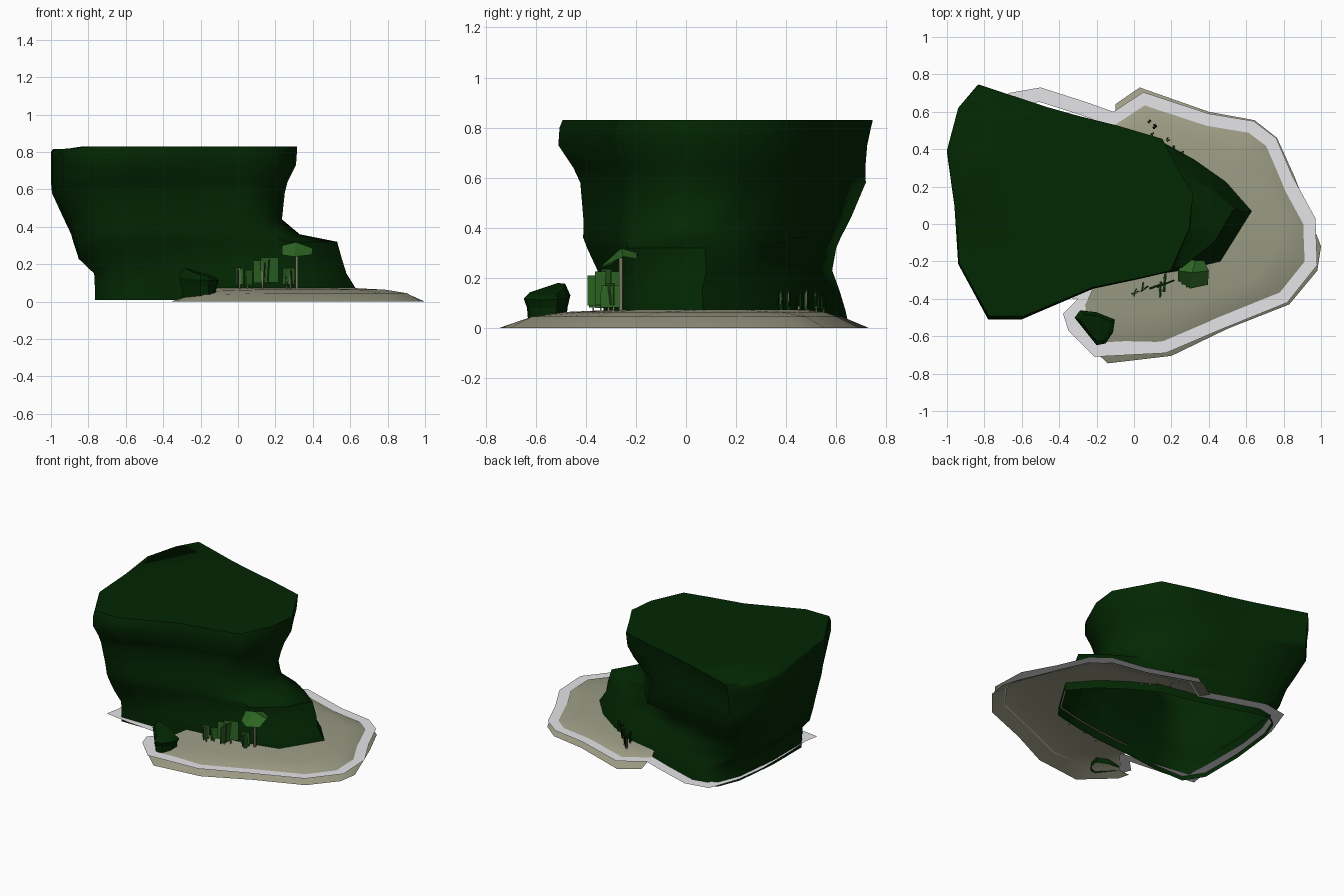
import bpy, bmesh, math, random
from mathutils import Vector, Matrix

random.seed(4)
if "Cube" in bpy.data.objects:
    bpy.data.objects.remove(bpy.data.objects["Cube"])


def material(name, rgb):
    m = bpy.data.materials.new(name)
    m.use_nodes = True
    m.diffuse_color = (*rgb, 1)
    bsdf = m.node_tree.nodes["Principled BSDF"]
    bsdf.inputs["Base Color"].default_value = (*rgb, 1)
    bsdf.inputs["Roughness"].default_value = 1
    return m


DARK = material("dark green", (0.0008, 0.02, 0.0008))
LEAF = material("leaf green", (0.025, 0.125, 0.016))
SAND = material("sand", (0.33, 0.33, 0.235))
FOAM = material("foam", (0.78, 0.77, 0.8))
BARK = material("pale bark", (0.2, 0.19, 0.13))


def finish(name, bm, mat, smooth=None, outward=True):
    if outward:
        bmesh.ops.recalc_face_normals(bm, faces=bm.faces)
    me = bpy.data.meshes.new(name)
    bm.to_mesh(me)
    bm.free()
    me.materials.append(mat)
    ob = bpy.data.objects.new(name, me)
    bpy.context.collection.objects.link(ob)
    if smooth:
        bpy.ops.object.select_all(action="DESELECT")
        ob.select_set(True)
        bpy.context.view_layer.objects.active = ob
        bpy.ops.object.shade_smooth_by_angle(angle=math.radians(smooth))
    return ob


def loft(rings, closed=True, cap=False):
    """Skin a stack of rings that have the same point count."""
    bm = bmesh.new()
    rows = [[bm.verts.new(p) for p in ring] for ring in rings]
    n = len(rows[0])
    for a, b in zip(rows, rows[1:]):
        for i in range(n if closed else n - 1):
            j = (i + 1) % n
            bm.faces.new((a[i], a[j], b[j], b[i]))
    if cap:
        bm.faces.new(rows[-1])
    return bm


# Cliff: base and crown outlines, matched point for point, counter-clockwise
base = [(.64, .07), (.5, .23), (.33, .35), (.15, .45), (-.1, .5), (-.35, .58),
        (-.58, .65), (-.67, .59), (-.73, .44), (-.765, .12), (-.765, -.2), (-.68, -.33),
        (-.45, -.33), (-.2, -.3), (.05, -.28), (.25, -.25), (.47, -.2)]
crown = [(.315, .16), (.23, .31), (.15, .46), (-.1, .53), (-.3, .58), (-.48, .63),
         (-.84, .75), (-.94, .63), (-1, .4), (-.96, .1), (-.94, -.21), (-.78, -.5),
         (-.6, -.5), (-.22, -.34), (.02, -.29), (.2, -.25), (.3, -.02)]
# height, blend to crown, reach on the ledge side, back width, front width, pinch of the neck
levels = [(.01, 0, .64, 1, 1, 1), (.07, 0, .63, .98, 1, 1), (.15, .02, .58, .94, 1, .96),
          (.23, .45, .555, .84, .87, .88), (.32, .56, .53, .85, .93, .74),
          (.36, .6, .33, .87, .95, .68), (.44, .74, .235, .91, .9, .66),
          (.58, .98, .25, .96, .85, .82), (.64, 1, .265, .955, .9, .92),
          (.73, 1, .31, .965, 1.02, 1), (.8, 1, .315, .985, 1.01, 1), (.83, .96, .315, 1, 1, 1)]
rings = []
for z, t, reach, back, front, pinch in levels:
    pts = [Vector(b).lerp(Vector(c), t) for b, c in zip(base, crown)]
    far = max(p.x for p in pts)
    ring = []
    for p in pts:
        x = p.x * reach / far if p.x > 0 else p.x
        y = p.y * (back if p.y > 0 else front)
        if p.x > 0 and p.y > 0:
            y *= pinch
        ring.append((x, y, z - (.015 if z > .82 and x < -.88 else 0)))
    rings.append(ring)
finish("cliff", loft(rings, cap=True), DARK, 62)

# Foam band: flat sheet around the whole shore
shore = [Vector(p) for p in [
    (-.3, -.4), (-.38, -.48), (-.35, -.57), (-.21, -.71), (.17, -.69), (.45, -.57),
    (.82, -.42), (.98, -.22), (.97, .03), (.85, .25), (.76, .46), (.64, .55),
    (.4, .59), (.05, .705), (-.11, .6), (-.25, .65), (-.5, .73), (-.67, .7),
    (-.75, .48), (-.78, .26), (-.78, -.05), (-.77, -.24), (-.79, -.34), (-.6, -.37)]]


def inset(pts, d):
    out = []
    for i, p in enumerate(pts):
        a = (p - pts[i - 1]).normalized()
        b = (pts[(i + 1) % len(pts)] - p).normalized()
        na, nb = Vector((-a.y, a.x)), Vector((-b.y, b.x))
        m = (na + nb).normalized()
        out.append(p + m * d / max(m.dot(na), .6))
    return out


lift = lambda pts, z: [(p[0], p[1], z) for p in pts]
inner = inset(shore, .075)
foam = loft([lift(shore, .04), lift(inner, .04)])
finish("foam_band", foam, FOAM, outward=False)

# Beach: open mound that wraps the ledge side of the cliff, lower towards -x
waterline = [(-.36, -.48), (-.34, -.56), (-.14, -.745), (.2, -.705), (.5, -.56),
             (.83, -.43), (.98, -.25), (1, -.12), (.86, .25), (.765, .46), (.645, .555),
             (.4, .6), (.03, .73), (-.1, .64)]
mid = inner[1:15]
foot = [min((Vector(b) for b in base), key=lambda b: (b - p).length) * .95 for p in mid]
half = [p.lerp(q, .4) for p, q in zip(mid, foot)]
slope = lambda pts, z: [(p.x, p.y, z + .14 * min(0, p.x + .12)) for p in pts]
beach = loft([lift(waterline, 0), slope(mid, .045), slope(half, .064), lift(foot, .073)], closed=False)
bmesh.ops.remove_doubles(beach, verts=beach.verts, dist=.001)
finish("beach", beach, SAND, 40, outward=False)

# Boulder on the front shore
outline = [(-.32, -.5), (-.29, -.46), (-.2, -.47), (-.1, -.51), (-.11, -.58), (-.15, -.64), (-.2, -.65)]
mid_point = Vector((-.2, -.55))
boulder = []
for z, s, tilt in [(.02, .8, 0), (.08, .85, 0), (.12, .98, .08), (.15, .75, .28)]:
    row = [mid_point.lerp(Vector(p), s) for p in outline]
    boulder.append([(p.x, p.y, z - tilt * (p.x + .2) + tilt * .4 * (p.y + .55)) for p in row])
finish("boulder", loft(boulder, cap=True), DARK)


def box(bm, centre, size, turn=0, lean=0):
    m = (Matrix.Translation(centre) @ Matrix.Rotation(turn, 4, "Z")
         @ Matrix.Rotation(lean, 4, "X") @ Matrix.Diagonal((*size, 1)))
    bmesh.ops.create_cube(bm, size=1, matrix=m)


# Umbrella tree: thin trunk under a folded leaf canopy
trunk = bmesh.new()
box(trunk, (.315, -.26, .17), (.014, .014, .22))
finish("tree_trunk", trunk, BARK)
canopy = loft([[(.235, -.3, .25), (.3, -.345, .24), (.395, -.325, .25)],
               [(.235, -.25, .3), (.31, -.26, .318), (.4, -.25, .285)],
               [(.28, -.185, .275), (.33, -.195, .3), (.375, -.195, .275)]], closed=False)
bmesh.ops.solidify(canopy, geom=canopy.faces[:], thickness=.008)
finish("tree_canopy", canopy, LEAF)


# Shrubs: upright leaf plates on slim stems
def shrubs(name, spots, mat):
    leaves, stems = bmesh.new(), bmesh.new()
    for x, y, top, w in spots:
        height = (top - .07) * .8
        for k in range(2):
            shift = random.uniform(-.15, .15) * w
            box(leaves, (x + shift, y - shift, top - height / 2 - .01 * k),
                (w, .005, height), random.uniform(.3, .7) + k * .9, random.uniform(-.1, .1))
        box(stems, (x, y, .06 + (top - .06) / 2), (.007, .007, top - .06))
    finish(name + "_leaves", leaves, mat)
    finish(name + "_stems", stems, BARK)


shrubs("front_shrubs", [(.01, -.37, .18, .045), (.05, -.34, .17, .05), (.13, -.34, .22, .085),
                        (.16, -.31, .235, .1), (.26, -.29, .18, .06), (.28, -.31, .18, .05)], LEAF)
shrubs("back_shrubs", [(.08, .55, .13, .02), (.11, .52, .15, .025), (.1, .48, .15, .02),
                       (.18, .45, .15, .02), (.21, .41, .15, .02), (.26, .38, .15, .02)], DARK)
